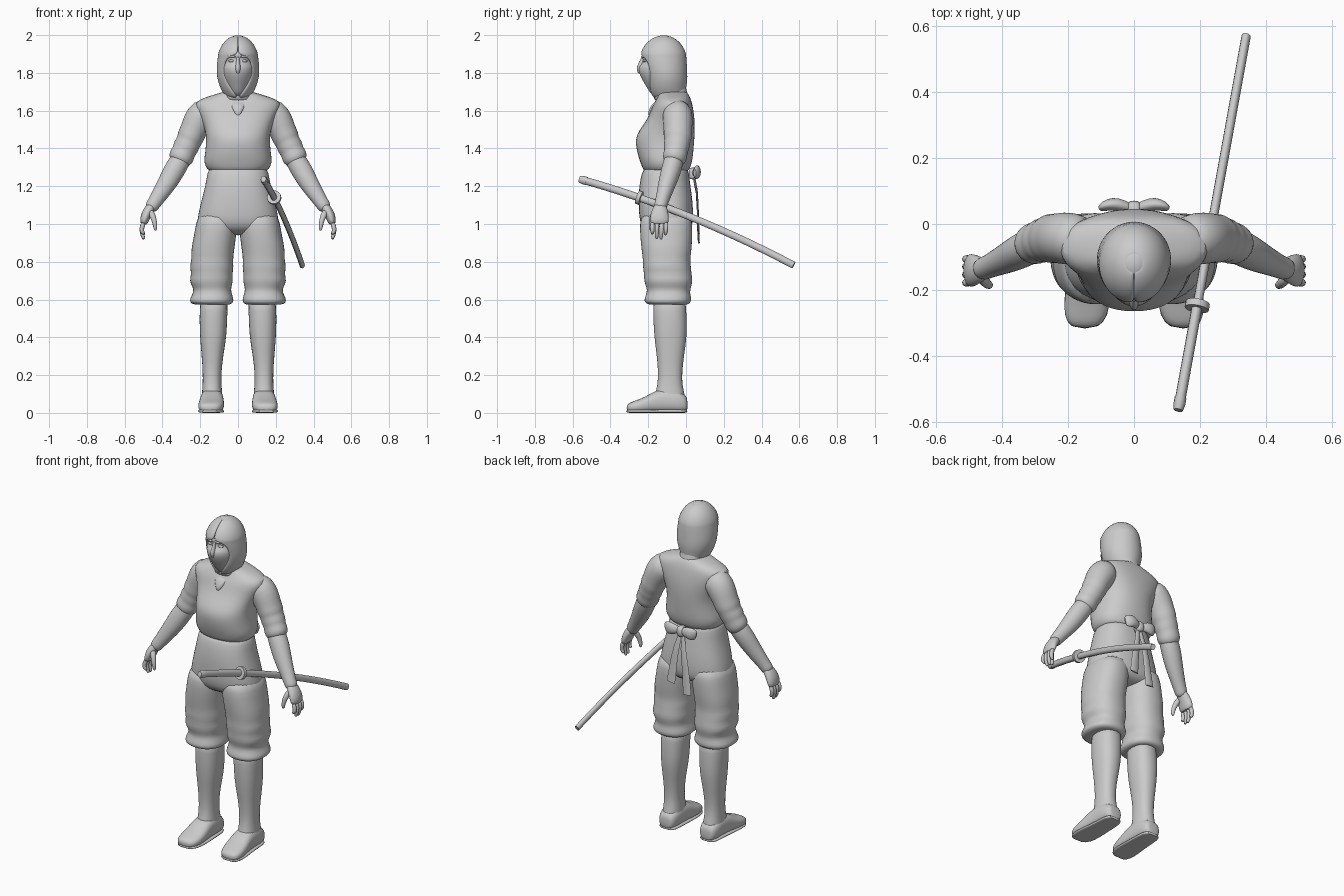
import bpy, math
from mathutils import Vector

GREY = bpy.data.materials.new("plain grey")
GREY.diffuse_color = (0.6, 0.6, 0.6, 1)


def finish(name, verts, faces, mirror=False, subdiv=1, solid=0, angle=60):
    me = bpy.data.meshes.new(name)
    me.from_pydata([tuple(v) for v in verts], [], faces)
    me.materials.append(GREY)
    ob = bpy.data.objects.new(name, me)
    bpy.context.collection.objects.link(ob)
    if mirror:
        ob.modifiers.new("mirror", 'MIRROR').use_mirror_merge = False
    if solid:
        m = ob.modifiers.new("thickness", 'SOLIDIFY')
        m.thickness, m.offset = solid, -1
    if subdiv:
        m = ob.modifiers.new("smooth", 'SUBSURF')
        m.levels = m.render_levels = subdiv
    bpy.ops.object.select_all(action='DESELECT')
    ob.select_set(True)
    bpy.context.view_layer.objects.active = ob
    bpy.ops.object.shade_smooth_by_angle(angle=math.radians(angle))
    return ob


def skin(name, rings, **kw):
    """Join equal closed rings into a capped skin."""
    n = len(rings[0])
    verts = [v for r in rings for v in r]
    faces = [(i * n + k, i * n + (k + 1) % n, (i + 1) * n + (k + 1) % n, (i + 1) * n + k)
             for i in range(len(rings) - 1) for k in range(n)]
    faces += [tuple(range(n))[::-1], tuple(range((len(rings) - 1) * n, len(rings) * n))]
    return finish(name, verts, faces, **kw)


def loft(name, secs, axis='z', n=24, power=2.3, **kw):
    """Rounded box sections (level, a0, a1, b0, b1) stacked along z or y."""
    rings = []
    for t, a0, a1, b0, b1 in secs:
        ring = []
        for k in range(n):
            c, s = math.cos(2 * math.pi * k / n), math.sin(2 * math.pi * k / n)
            a = (a0 + a1) / 2 + (a1 - a0) / 2 * math.copysign(abs(c) ** (2 / power), c)
            b = (b0 + b1) / 2 + (b1 - b0) / 2 * math.copysign(abs(s) ** (2 / power), s)
            ring.append((a, b, t) if axis == 'z' else (a, t, b))
        rings.append(ring)
    return skin(name, rings, **kw)


def tube(name, pts, n=12, side=(0, 1, 0), **kw):
    """Sections (x, y, z, radius along side, radius across) swept along a path."""
    rings = []
    for i, p in enumerate(pts):
        lo, hi = pts[max(i - 1, 0)], pts[min(i + 1, len(pts) - 1)]
        t = (Vector(hi[:3]) - Vector(lo[:3])).normalized()
        u = Vector(side)
        u = (u - t * u.dot(t)).normalized()
        w = t.cross(u)
        rings.append([Vector(p[:3]) + u * p[3] * math.cos(2 * math.pi * k / n)
                      + w * p[4] * math.sin(2 * math.pi * k / n) for k in range(n)])
    return skin(name, rings, **kw)


def sym(rows):
    return [(z, -w, w, f, b) for z, w, f, b in rows]


# Jacket body, from the waist overhang up to the shoulders
loft("jacket", sym([
    (1.27, .145, -.21, .005), (1.29, .165, -.23, .02), (1.325, .182, -.242, .032),
    (1.36, .178, -.255, .038), (1.42, .17, -.268, .043), (1.47, .17, -.266, .047),
    (1.52, .182, -.23, .048), (1.57, .205, -.198, .045), (1.615, .228, -.182, .038),
    (1.65, .226, -.165, .03), (1.672, .17, -.15, .022), (1.69, .11, -.15, .012),
    (1.705, .06, -.14, .0)]))
# Neck wrap and collar tip
loft("neck", sym([(1.64, .085, -.17, .01), (1.68, .078, -.172, .012), (1.705, .07, -.168, .005),
                  (1.74, .068, -.17, -.005), (1.8, .07, -.18, -.01)]))
loft("collar_knot", sym([(1.57, .008, -.203, -.17), (1.60, .03, -.2, -.15),
                         (1.635, .045, -.182, -.13), (1.65, .04, -.16, -.12)]), n=12)

# Sash and seat of the trousers
loft("trouser_seat", sym([
    (1.32, .15, -.215, .01), (1.27, .163, -.235, .015), (1.2, .174, -.25, .025),
    (1.12, .196, -.252, .036), (1.04, .215, -.25, .04), (.985, .218, -.238, .035),
    (.955, .19, -.2, .01), (.94, .14, -.16, -.03)]), power=2.4)
# Baggy trouser legs, gathered under the knee
loft("trouser_leg", [
    (1.07, .01, .205, -.235, .025), (1.0, .004, .224, -.246, .035), (.93, .01, .235, -.243, .034),
    (.86, .02, .25, -.236, .03), (.81, .026, .246, -.228, .022), (.775, .022, .257, -.23, .027),
    (.735, .03, .246, -.222, .03), (.70, .024, .26, -.224, .036), (.665, .036, .24, -.21, .028),
    (.64, .036, .235, -.206, .02), (.605, .022, .256, -.222, .03), (.585, .024, .256, -.22, .026),
    (.572, .04, .235, -.2, .01), (.575, .065, .19, -.16, -.02)], mirror=True)
# Lower legs
loft("lower_leg", [
    (.62, .052, .2, -.175, .0), (.54, .055, .204, -.175, .002), (.45, .058, .204, -.172, .006),
    (.38, .064, .2, -.166, .002), (.3, .078, .193, -.155, -.01), (.22, .087, .187, -.148, -.02),
    (.15, .088, .187, -.15, -.02), (.1, .082, .192, -.165, -.006), (.05, .08, .195, -.17, .0),
    (.02, .085, .19, -.16, -.005)], n=20, mirror=True)
# Shoes
loft("shoe", [
    (.008, .105, .17, .012, .07), (0, .09, .186, .003, .095), (-.04, .078, .198, .0, .12),
    (-.1, .077, .198, .0, .135), (-.16, .075, .202, .0, .12), (-.21, .072, .21, .0, .088),
    (-.26, .075, .213, .0, .068), (-.295, .09, .206, .002, .056), (-.315, .115, .185, .01, .042)],
    axis='y', n=18, power=2.6, mirror=True)
# Sole edge
loft("sole", [
    (.009, .1, .175, 0, .018), (-.02, .078, .197, 0, .018), (-.1, .077, .196, 0, .018),
    (-.21, .07, .212, 0, .018), (-.28, .076, .214, 0, .018), (-.318, .11, .19, 0, .018)],
    axis='y', n=16, power=4, mirror=True)

# Sleeves with bunched folds above the elbow
tube("sleeve", [
    (.14, -.05, 1.6, .07, .07), (.185, -.045, 1.585, .08, .085), (.215, -.043, 1.54, .08, .082),
    (.238, -.043, 1.49, .075, .07), (.252, -.044, 1.46, .077, .074), (.262, -.046, 1.435, .068, .064),
    (.275, -.05, 1.41, .07, .071), (.286, -.053, 1.385, .062, .062), (.298, -.058, 1.36, .066, .069),
    (.31, -.064, 1.335, .06, .062), (.318, -.068, 1.32, .045, .045)], n=18, mirror=True)
# Forearms
tube("forearm", [
    (.28, -.055, 1.38, .05, .05), (.31, -.066, 1.33, .054, .056), (.34, -.08, 1.28, .054, .058),
    (.37, -.097, 1.225, .049, .053), (.405, -.113, 1.17, .042, .046), (.438, -.128, 1.12, .036, .038),
    (.455, -.135, 1.095, .036, .037), (.468, -.138, 1.075, .03, .03)], n=16, mirror=True)
# Hands
tube("palm", [
    (.448, -.133, 1.105, .03, .026), (.468, -.137, 1.08, .04, .028), (.486, -.14, 1.05, .05, .028),
    (.496, -.141, 1.02, .052, .024), (.5, -.141, .995, .046, .018)], n=14, mirror=True)
for i, (y0, y1, tip) in enumerate([(-.178, -.178, .945), (-.153, -.155, .92),
                                   (-.128, -.132, .918), (-.106, -.108, .94)]):
    tube(f"finger_{i + 1}", [
        (.498, y0, 1.01, .013, .014), (.509, y0, .985, .013, .014),
        (.51, (y0 + y1) / 2, .96, .012, .013), (.502, y1, tip + .01, .01, .011),
        (.498, y1, tip, .006, .007)], n=8, mirror=True)
tube("thumb", [
    (.468, -.155, 1.075, .018, .018), (.452, -.175, 1.045, .018, .018),
    (.441, -.185, 1.01, .014, .014), (.437, -.186, .98, .012, .012),
    (.437, -.185, .963, .006, .006)], n=8, mirror=True)

# Masked face with recessed eye band and a central ridge
loft("masked_face", sym([
    (1.67, .04, -.17, -.06), (1.70, .055, -.195, -.05), (1.735, .068, -.215, -.05),
    (1.77, .08, -.236, -.05), (1.805, .086, -.252, -.05), (1.835, .086, -.252, -.05),
    (1.85, .084, -.232, -.05), (1.875, .084, -.228, -.05), (1.895, .088, -.24, -.05),
    (1.93, .08, -.225, -.05)]), power=1.85)
loft("nose_ridge", sym([(1.79, .008, -.256, -.2), (1.82, .018, -.264, -.2), (1.84, .014, -.26, -.2),
                        (1.87, .008, -.242, -.2), (1.89, .01, -.236, -.2)]), n=10)
tube("eye", [(.02, -.218, 1.862, .008, .006), (.036, -.223, 1.864, .011, .009),
             (.052, -.212, 1.863, .007, .005)], n=8, mirror=True)
tube("brow", [(.01, -.232, 1.884, .008, .006), (.035, -.228, 1.89, .01, .008),
              (.06, -.208, 1.887, .01, .007)], n=8, mirror=True)

# Hood: open shell, each row (z, half width, front, back, half angle of the opening)
rows = [(1.665, .062, -.172, -.02, 4), (1.69, .078, -.192, -.002, 14), (1.72, .094, -.205, .0, 27),
        (1.76, .108, -.215, .008, 36), (1.80, .114, -.222, .007, 42), (1.84, .112, -.232, .005, 43),
        (1.875, .109, -.24, .003, 36), (1.893, .107, -.243, .001, 14), (1.905, .105, -.242, .0, 1),
        (1.935, .094, -.229, -.012, 0), (1.965, .074, -.205, -.034, 0), (1.988, .046, -.172, -.066, 0),
        (1.998, .018, -.138, -.1, 0)]
N = 28
verts = []
for z, w, f, b, gap in rows:
    for k in range(N + 1):
        a = math.radians(gap + (360 - 2 * gap) * k / N)
        verts.append((-w * math.sin(a), (f + b) / 2 - (b - f) / 2 * math.cos(a), z))
M = N + 1
faces = [(i * M + k + 1, i * M + k, (i + 1) * M + k, (i + 1) * M + k + 1)
         for i in range(len(rows) - 1) for k in range(N)]
finish("hood", verts, faces, solid=.014)
# Crown filler closing the top of the hood
loft("hood_crown", sym([(1.95, .075, -.2, -.035), (1.972, .06, -.185, -.05), (1.99, .035, -.158, -.08),
                        (1.9995, .014, -.132, -.104)]), power=2)

# Curved sheathed sword carried on the left hip
def sword_point(t):
    y = -.56 + 1.13 * t
    return (.135 + .205 * t, y, 1.237 - .455 * t + .14 * t * (1 - t))


sword = [sword_point(i / 12) for i in range(13)]
scab = [sword_point(.275 + .725 * i / 10) for i in range(11)]
tube("sword_handle", [(*sword_point(.275 * i / 4 + .004), .016, .02) for i in range(5)],
     side=(1, 0, 0), subdiv=0, angle=40)
tube("scabbard", [(*p, .014, .019) for p in scab], side=(1, 0, 0), subdiv=0, angle=40)
tube("sword_guard", [(*sword_point(.268), .037, .037), (*sword_point(.285), .037, .037)],
     n=16, side=(1, 0, 0), subdiv=0, angle=40)
tube("pommel", [(*sword_point(-.004), .014, .017), (*sword_point(.012), .018, .022),
                (*sword_point(.03), .018, .022)], side=(1, 0, 0), subdiv=0, angle=40)

# Sash bow at the back: loops, knot and hanging tails
tube("bow_loop", [(.0, .04, 1.268, .012, .016), (.03, .055, 1.274, .02, .028),
                  (.065, .062, 1.277, .021, .038), (.09, .055, 1.272, .017, .038),
                  (.105, .044, 1.268, .008, .026)], side=(0, 1, 0), mirror=True)
loft("bow_knot", [(1.235, -.017, .017, .02, .06), (1.25, -.024, .024, .015, .072),
                  (1.285, -.024, .024, .015, .072), (1.3, -.017, .017, .02, .06)], n=12, power=3)
for name, dx, tip in (("tail_left", -1, .9), ("tail_right", 1, .95)):
    L = 1.25 - tip
    tube(name, [(dx * .008, .042, 1.25, .012, .007), (dx * .022, .057, 1.25 - L * .25, .018, .005),
                (dx * .036, .062, 1.25 - L * .5, .022, .005), (dx * .048, .064, 1.25 - L * .8, .026, .005),
                (dx * .055, .068, tip, .028, .005)], n=8, side=(1, 0, 0), subdiv=0, angle=40)
